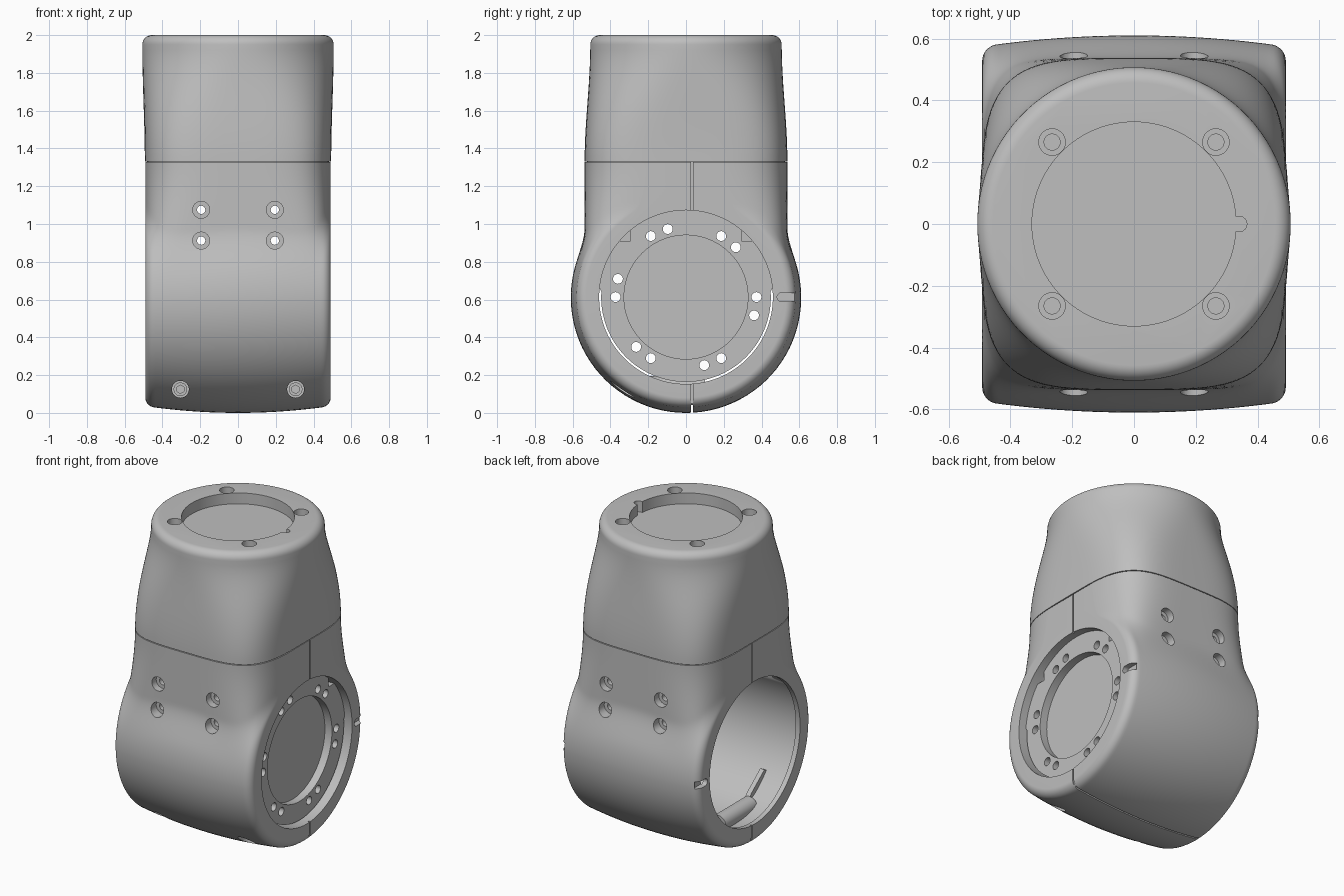
import bpy, bmesh, math
from math import sin, cos, pi, radians
from mathutils import Matrix

if bpy.data.objects.get("Cube"):
    bpy.data.objects.remove(bpy.data.objects["Cube"])

grey = bpy.data.materials.new("housing_grey")
grey.use_nodes = True
tone = (0.52, 0.52, 0.52, 1)
grey.diffuse_color = tone
grey.node_tree.nodes["Principled BSDF"].inputs["Base Color"].default_value = tone

AXIS_Z = 0.613      # height of the joint bore
SEAM_Z = 1.327      # split between lower housing and cap
GAP = 0.005
END_X = 0.491       # flat end faces
NECK_X, NECK_Y, NECK_N = 0.4935, 0.537, 4   # rounded-square section at the seam
ROT = {"x": Matrix.Rotation(pi / 2, 4, "Y"), "y": Matrix.Rotation(pi / 2, 4, "X"), "z": Matrix()}


def make(name, bm):
    bmesh.ops.recalc_face_normals(bm, faces=bm.faces)
    mesh = bpy.data.meshes.new(name)
    bm.to_mesh(mesh)
    bm.free()
    obj = bpy.data.objects.new(name, mesh)
    bpy.context.collection.objects.link(obj)
    mesh.materials.append(grey)
    return obj


def loft(name, rings):
    """Skin closed rings of equal length and cap both ends."""
    bm = bmesh.new()
    rows = [[bm.verts.new(p) for p in ring] for ring in rings]
    for a, b in zip(rows, rows[1:]):
        for i in range(len(a)):
            j = (i + 1) % len(a)
            bm.faces.new((a[i], a[j], b[j], b[i]))
    bm.faces.new(rows[0])
    bm.faces.new(rows[-1])
    return make(name, bm)


def cylinder(name, axis, at, radius, length, sides=32):
    bm = bmesh.new()
    bmesh.ops.create_cone(bm, cap_ends=True, segments=sides, radius1=radius, radius2=radius,
                          depth=length, matrix=Matrix.Translation(at) @ ROT[axis])
    return make(name, bm)


def box(name, lo, hi):
    bm = bmesh.new()
    mid = [(a + b) / 2 for a, b in zip(lo, hi)]
    size = [b - a for a, b in zip(lo, hi)]
    bmesh.ops.create_cube(bm, size=1, matrix=Matrix.Translation(mid) @ Matrix.Diagonal((*size, 1)))
    return make(name, bm)


def cut(target, cutter):
    bpy.context.view_layer.objects.active = target
    mod = target.modifiers.new("cut", "BOOLEAN")
    mod.operation, mod.solver, mod.object = "DIFFERENCE", "EXACT", cutter
    bpy.ops.object.modifier_apply(modifier=mod.name)
    bpy.data.objects.remove(cutter)


def smoothmax(a, b, k):
    h = max(k - abs(a - b), 0) / k
    return max(a, b) + h * h * k / 4


# Lower housing: crowned barrel blended into a rounded-square neck
def barrel_radius(x):
    r = 0.61 - 0.03 * (x / 0.45) ** 2
    over = max(abs(x) - (END_X - 0.045), 0)
    return r - 0.045 + math.sqrt(max(0.045 ** 2 - over ** 2, 0))


def neck_width(x, z):
    n = NECK_N + 7 * ((SEAM_Z - z) / 0.7) ** 2
    return NECK_Y * (1 - (abs(x) / NECK_X) ** n) ** (1 / n)


def housing_ring(x):
    r, zc = barrel_radius(x), 0.61
    half = [(r * cos(a), zc + r * sin(a)) for a in (radians(-90 + 4 * i) for i in range(1, 23))]
    for i in range(41):
        z = zc + (SEAM_Z - zc) * i / 40
        circle = math.sqrt(max(r * r - (z - zc) ** 2, 0))
        half.append((smoothmax(circle, neck_width(x, z), 0.05), z))
    return ([(x, 0, zc - r)] + [(x, y, z) for y, z in half]
            + [(x, -y, z) for y, z in reversed(half)])


steps = [i / 22 for i in range(-22, 23)]
stations = [math.copysign(END_X * (1 - (1 - abs(s)) ** 2.2), s) for s in steps]
housing = loft("lower_housing", [housing_ring(x) for x in stations])

# Hollow interior and open bore
cut(housing, cylinder("bore", "x", (0, 0, AXIS_Z), 0.46, 1.2, 96))
cut(housing, cylinder("cavity", "x", (-0.065, 0, AXIS_Z), 0.5, 0.79, 96))
cut(housing, box("neck_cavity", (-0.33, -0.42, 0.7), (0.33, 0.42, 1.25)))

# Counterbored screw holes on front and back
for x in (-0.195, 0.195):
    for z in (0.912, 1.075):
        cut(housing, cylinder("through_hole", "y", (x, 0, z), 0.022, 1.4, 20))
        for s in (-1, 1):
            cut(housing, cylinder("counterbore", "y", (x, s * 0.59, z), 0.045, 0.2))

# Clamp screws with hex sockets low on the front, and their inner bosses and ribs
RIB = [(-0.2, 0.17), (-0.24, 0.21), (-0.37, 0.31), (-0.41, 0.29), (-0.33, 0.2)]
for side, s in (("left", 1), ("right", -1)):
    cut(housing, cylinder("clamp_bore", "y", (s * 0.305, -0.42, 0.125), 0.045, 0.38))
    screw = cylinder(side + "_clamp_screw", "y", (s * 0.305, -0.247, 0.125), 0.036, 0.05)
    cut(screw, cylinder("socket", "y", (s * 0.305, -0.272, 0.125), 0.022, 0.05, 6))
    cylinder(side + "_clamp_boss", "y", (s * 0.3, -0.06, 0.14), 0.055, 0.32)
    loft(side + "_clamp_rib", [[(s * x, y, z) for y, z in RIB] for x in (0.27, 0.3)])

# Alignment slots and clamshell split lines
for s in (-1, 1):
    cut(housing, cylinder("slot_end", "x", (s * 0.485, 0.505, AXIS_Z), 0.0225, 0.06))
    cut(housing, box("slot", (s * 0.485 - 0.03, 0.505, AXIS_Z - 0.0225),
                     (s * 0.485 + 0.03, 0.575, AXIS_Z + 0.0225)))
    cut(housing, box("end_split", (s * 0.495 - 0.015, 0.026, -0.1), (s * 0.495 + 0.015, 0.036, 1.4)))
cut(housing, box("bottom_split", (-0.6, 0.026, -0.1), (0.6, 0.036, 0.042)))


# Cap: rounded square easing into a round flange
def cap_ring(z, a, b, n, count=96):
    def power(v):
        return math.copysign(abs(v) ** (2 / n), v)
    return [(a * power(cos(t)), b * power(sin(t)), z)
            for t in (2 * pi * (i + 0.5) / count for i in range(count))]


FLANGE_R, FILLET = 0.507, 0.05
base = SEAM_Z + GAP
rings = [cap_ring(z, NECK_X - 0.012, NECK_Y - 0.012, NECK_N) for z in (SEAM_Z - 0.03, base)]
for i in range(21):
    t = i / 20
    e = t * t * (3 - 2 * t)
    rings.append(cap_ring(base + (2 - FILLET - base) * t, NECK_X + (FLANGE_R - NECK_X) * e,
                          NECK_Y + (FLANGE_R - NECK_Y) * e, NECK_N + (2 - NECK_N) * e))
for i in range(1, 9):
    q = i / 8 * pi / 2
    r = FLANGE_R - FILLET * (1 - cos(q))
    rings.append(cap_ring(2 - FILLET + FILLET * sin(q), r, r, 2))
cap = loft("upper_cap", rings)

# Flange recess, key notch and mounting holes
cut(cap, cylinder("recess", "z", (0, 0, 2.0), 0.33, 0.14, 96))
cut(cap, box("key", (0.3, -0.025, 1.93), (0.34, 0.025, 2.1)))
cut(cap, cylinder("key_end", "z", (0.34, 0, 2.015), 0.025, 0.17))
for x in (-0.265, 0.265):
    for y in (-0.265, 0.265):
        cut(cap, cylinder("counterbore", "z", (x, y, 2.0), 0.043, 0.1))
        cut(cap, cylinder("mount_hole", "z", (x, y, 1.95), 0.026, 0.2, 24))


# Bearing plate set into the left end, with clearance around its lower half
def plate_ring(x, count=144):
    angles = [2 * pi * (i + 0.5) / count for i in range(count)]
    radii = [0.462 if sin(a) > 0.07 else 0.449 for a in angles]
    return [(x, r * cos(a), AXIS_Z + r * sin(a)) for r, a in zip(radii, angles)]


plate = loft("bearing_plate", [plate_ring(0.325), plate_ring(0.44)])
cut(plate, cylinder("disc_recess", "x", (0.44, 0, AXIS_Z), 0.328, 0.1, 96))
for k in range(6):
    for offset in (0, -15):
        a = radians(60 * k + offset)
        at = (0.4, 0.373 * cos(a), AXIS_Z + 0.373 * sin(a))
        cut(plate, cylinder("bolt_hole", "x", at, 0.026, 0.3, 24))
for s in (-1, 1):
    cut(plate, box("corner_pocket", (0.4, s * 0.35 - 0.055, 0.91), (0.5, s * 0.35 + 0.055, 1.05)))

# Shading: smooth curves, crisp edges
for obj in bpy.context.collection.objects:
    if obj.type == "MESH" and grey.name in obj.data.materials:
        bpy.ops.object.select_all(action="DESELECT")
        obj.select_set(True)
        bpy.context.view_layer.objects.active = obj
        bpy.ops.object.shade_smooth_by_angle(angle=radians(32))
